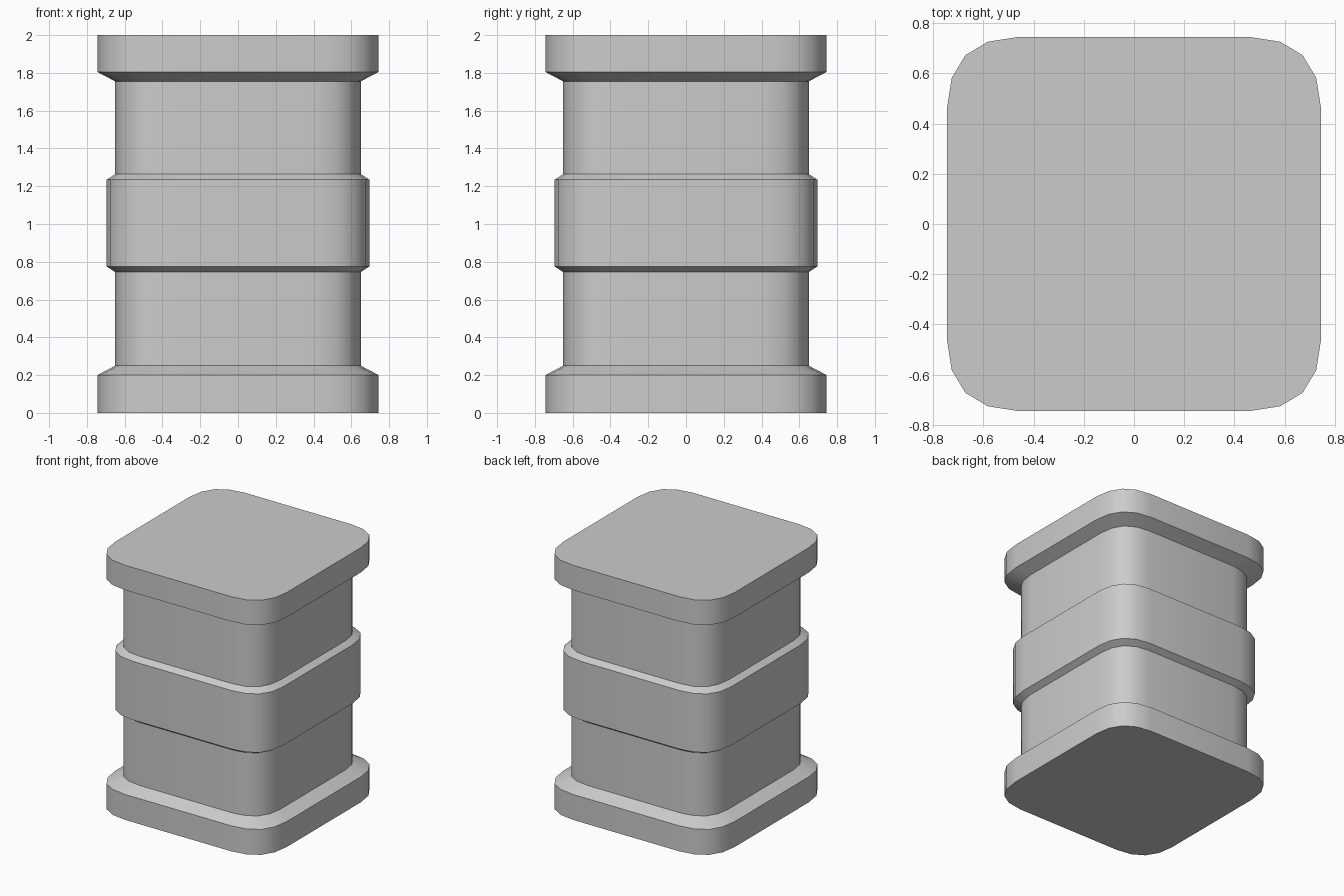
import bpy, bmesh, math

if "Cube" in bpy.data.objects:
    bpy.data.objects.remove(bpy.data.objects["Cube"])

# One rounded corner of the unit-scaled cross-section (outermost half width 0.745)
HALF = 0.745
CORNER = [(0.745, 0.46), (0.726, 0.582), (0.672, 0.672), (0.582, 0.726), (0.46, 0.745)]

# Half width and height of each ring, base to cap
PROFILE = [(0.745, 0.0), (0.745, 0.2), (0.65, 0.25), (0.65, 0.745),
           (0.695, 0.775), (0.695, 1.235), (0.65, 1.265), (0.65, 1.755),
           (0.745, 1.805), (0.745, 2.0)]


def outline():
    """Repeat the corner around the four quadrants."""
    pts = []
    for q in range(4):
        c, s = round(math.cos(q * math.pi / 2)), round(math.sin(q * math.pi / 2))
        pts += [(x * c - y * s, x * s + y * c) for x, y in CORNER]
    return pts


# Pillar: stacked scaled rings bridged into a closed shell
bm = bmesh.new()
section = outline()
rings = [[bm.verts.new((x * w / HALF, y * w / HALF, z)) for x, y in section]
         for w, z in PROFILE]
n = len(section)
for low, high in zip(rings, rings[1:]):
    for i in range(n):
        j = (i + 1) % n
        bm.faces.new((low[i], low[j], high[j], high[i]))
bm.faces.new(rings[0][::-1])
bm.faces.new(rings[-1])

mesh = bpy.data.meshes.new("banded_pillar")
bm.to_mesh(mesh)
bm.free()
pillar = bpy.data.objects.new("banded_pillar", mesh)
bpy.context.collection.objects.link(pillar)

# Smooth corners, crisp ledges
bpy.context.view_layer.objects.active = pillar
pillar.select_set(True)
bpy.ops.object.shade_smooth_by_angle(angle=math.radians(30))
